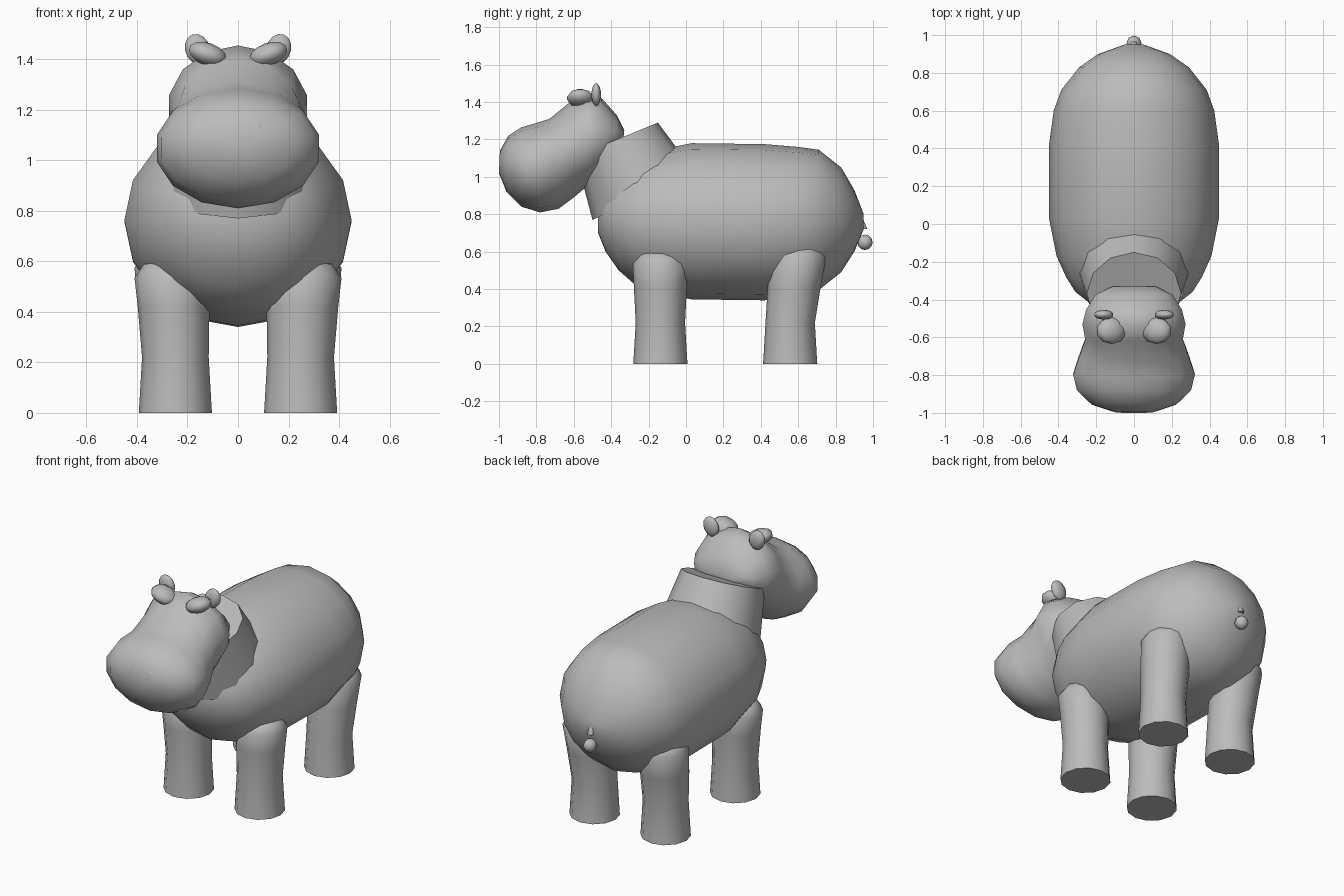
import bpy, bmesh, math
from mathutils import Matrix, Vector

if "Cube" in bpy.data.objects:
    bpy.data.objects.remove(bpy.data.objects["Cube"])

grey = bpy.data.materials.new("grey_hide")
grey.diffuse_color = (0.5, 0.5, 0.5, 1)
grey.use_nodes = True
grey.node_tree.nodes["Principled BSDF"].inputs["Base Color"].default_value = grey.diffuse_color


def finish(name, bm, angle=60):
    """Turn a bmesh into a grey object, smooth except at hard edges."""
    bmesh.ops.recalc_face_normals(bm, faces=bm.faces)
    for f in bm.faces:
        f.smooth = True
    for e in bm.edges:
        if len(e.link_faces) == 2 and e.calc_face_angle(0) > math.radians(angle):
            e.smooth = False
    me = bpy.data.meshes.new(name)
    bm.to_mesh(me)
    bm.free()
    me.materials.append(grey)
    ob = bpy.data.objects.new(name, me)
    bpy.context.collection.objects.link(ob)
    return ob


def loft(name, rings, sides, angle=60):
    """Skin elliptical rings given as (centre, half axis a, half axis b)."""
    bm = bmesh.new()
    loops = []
    for c, a, b in rings:
        loops.append([bm.verts.new(Vector(c)
                                   + Vector(a) * math.cos(2 * math.pi * i / sides)
                                   + Vector(b) * math.sin(2 * math.pi * i / sides))
                      for i in range(sides)])
    for lo, hi in zip(loops, loops[1:]):
        for i in range(sides):
            j = (i + 1) % sides
            bm.faces.new((lo[i], lo[j], hi[j], hi[i]))
    bm.faces.new(loops[0])
    bm.faces.new(loops[-1])
    return finish(name, bm, angle)


def side_ring(top, bottom, width):
    """Ring through a top and bottom (y, z) point with a half width in x."""
    (ty, tz), (by, bz) = top, bottom
    return ((0, (ty + by) / 2, (tz + bz) / 2),
            (0, (ty - by) / 2, (tz - bz) / 2), (width, 0, 0))


def blob(name, loc, size, tilt=0, u=10, v=7):
    """Ellipsoid tilted about the y axis."""
    bm = bmesh.new()
    m = (Matrix.Translation(loc) @ Matrix.Rotation(tilt, 4, 'Y')
         @ Matrix.Diagonal((*size, 1)))
    bmesh.ops.create_uvsphere(bm, u_segments=u, v_segments=v, radius=1, matrix=m)
    return finish(name, bm, 80)


# Barrel body: y, top z, bottom z, half width
body = [(-.47, .85, .70, .10), (-.43, .95, .60, .22), (-.36, 1.04, .50, .31),
        (-.28, 1.10, .43, .36), (-.17, 1.14, .385, .41), (.03, 1.18, .345, .45),
        (.42, 1.175, .34, .45), (.60, 1.16, .365, .425), (.71, 1.145, .395, .385),
        (.83, 1.05, .49, .29), (.90, .93, .60, .19), (.95, .80, .72, .05)]
loft("body", [side_ring((y, t), (y, b), w) for y, t, b, w in body], 16)

# Neck collar, leaning forward
loft("neck", [side_ring((.05, 1.02), (-.50, .77), .30),
              side_ring((-.15, 1.29), (-.59, 1.11), .25)], 12)

# Head with broad muzzle: top point, bottom point, half width
head = [((-.33, 1.25), (-.335, 1.20), .12), ((-.37, 1.33), (-.38, 1.11), .21),
        ((-.45, 1.42), (-.46, 1.00), .26), ((-.53, 1.455), (-.53, .95), .28),
        ((-.62, 1.40), (-.60, .89), .265), ((-.73, 1.31), (-.68, .83), .30),
        ((-.81, 1.285), (-.78, .81), .33), ((-.88, 1.265), (-.88, .84), .31),
        ((-.95, 1.22), (-.96, .92), .23), ((-.995, 1.14), (-1.0, 1.02), .10)]
loft("head", [side_ring(*r) for r in head], 14)


def leg(name, side, y, top, lean):
    """Round leg flaring slightly at foot and hip, with a domed top."""
    profile = [(0, .145, 0), (.03, .143, 0), (.22, .132, 0), (.42, .142, .5),
               (top - .07, .148, 1), (top - .015, .11, 1), (top, .05, 1)]
    loft(name, [((side * (.248 + .014 * k), y + lean * k, z),
                 (r, 0, 0), (0, r, 0)) for z, r, k in profile], 12)


for side, label in ((-1, "left"), (1, "right")):
    leg("front_leg_" + label, side, -.137, .605, 0)
    leg("back_leg_" + label, side, .557, .645, .045)
    blob("eye_" + label, (side * .12, -.565, 1.42), (.082, .072, .045), -side * -.35 * -1)
    blob("ear_" + label, (side * .16, -.48, 1.44), (.052, .026, .062), side * .35)
    blob("nostril_" + label, (side * .08, -.968, 1.125), (.022, .024, .031), -side * .5)

# Tail stub and tuft
loft("tail", [((0, .89, .87), (.016, 0, 0), (0, .016, 0)),
              ((0, .95, .72), (.02, 0, 0), (0, .02, 0))], 8)
blob("tail_tuft", (0, .957, .65), (.04, .041, .041), 0, 8, 6)
